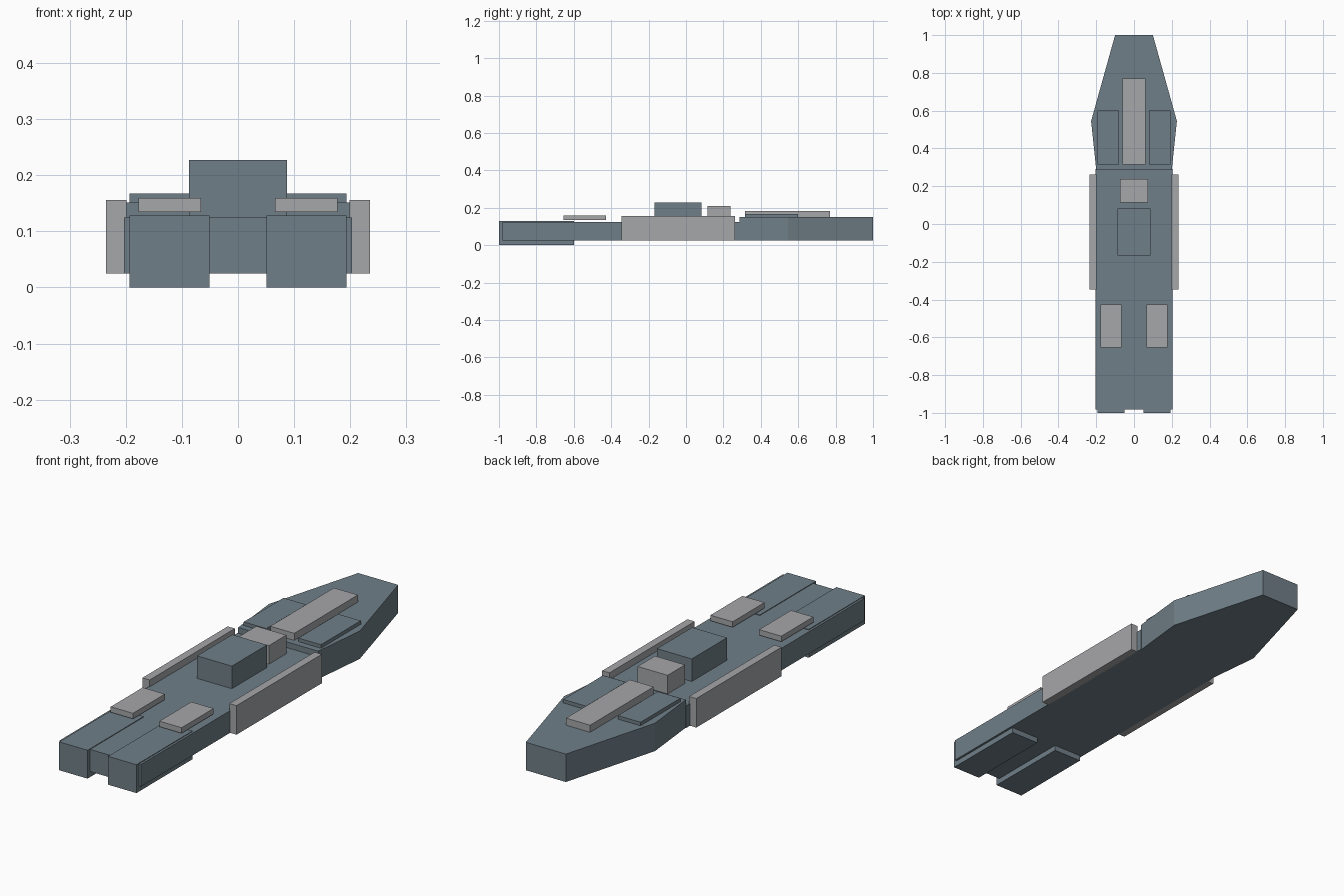
import bpy
import bmesh

if "Cube" in bpy.data.objects:
    bpy.data.objects.remove(bpy.data.objects["Cube"])


def material(name, colour):
    m = bpy.data.materials.new(name)
    m.diffuse_color = (*colour, 1)
    m.use_nodes = True
    m.node_tree.nodes["Principled BSDF"].inputs["Base Color"].default_value = m.diffuse_color
    return m


slate = material("slate_blue_grey", (0.162, 0.212, 0.246))
light = material("light_grey", (0.38, 0.385, 0.40))


def prism(name, outline, z0, z1, mat):
    """Extrude a counter-clockwise plan outline from z0 to z1."""
    bm = bmesh.new()
    base = bm.faces.new([bm.verts.new((x, y, z0)) for x, y in outline])
    top = bmesh.ops.extrude_face_region(bm, geom=[base], use_keep_orig=True)
    verts = [g for g in top["geom"] if isinstance(g, bmesh.types.BMVert)]
    bmesh.ops.translate(bm, verts=verts, vec=(0, 0, z1 - z0))
    bmesh.ops.recalc_face_normals(bm, faces=bm.faces)
    mesh = bpy.data.meshes.new(name)
    bm.to_mesh(mesh)
    bm.free()
    mesh.materials.append(mat)
    obj = bpy.data.objects.new(name, mesh)
    bpy.context.collection.objects.link(obj)
    return obj


def block(name, x, y, z, mat):
    outline = [(x[0], y[0]), (x[1], y[0]), (x[1], y[1]), (x[0], y[1])]
    return prism(name, outline, z[0], z[1], mat)


def pair(name, x, y, z, mat):
    block(name + "_right", x, y, z, mat)
    block(name + "_left", (-x[1], -x[0]), y, z, mat)


# Long main hull and tapered bow
block("main_hull", (-0.203, 0.203), (-0.982, 0.29), (0.025, 0.125), slate)
half_bow = [(0.2, 0.287), (0.227, 0.545), (0.1, 1.0)]
prism("bow", half_bow + [(-x, y) for x, y in reversed(half_bow)], 0.025, 0.151, slate)

# Twin engine blocks at the stern
pair("engine", (0.051, 0.193), (-1.0, -0.6), (0.0, 0.128), slate)

# Bridge tower and the smaller block ahead of it
block("bridge", (-0.087, 0.087), (-0.168, 0.083), (0.125, 0.227), slate)
block("forward_block", (-0.075, 0.075), (0.114, 0.238), (0.125, 0.209), light)

# Armour plates along the flanks
pair("side_plate", (0.199, 0.235), (-0.346, 0.262), (0.025, 0.156), light)

# Raised deck panels
block("bow_strip", (-0.06, 0.06), (0.316, 0.77), (0.151, 0.183), light)
pair("bow_panel", (0.08, 0.193), (0.316, 0.6), (0.151, 0.167), slate)
pair("stern_panel", (0.066, 0.177), (-0.655, -0.427), (0.134, 0.159), light)
